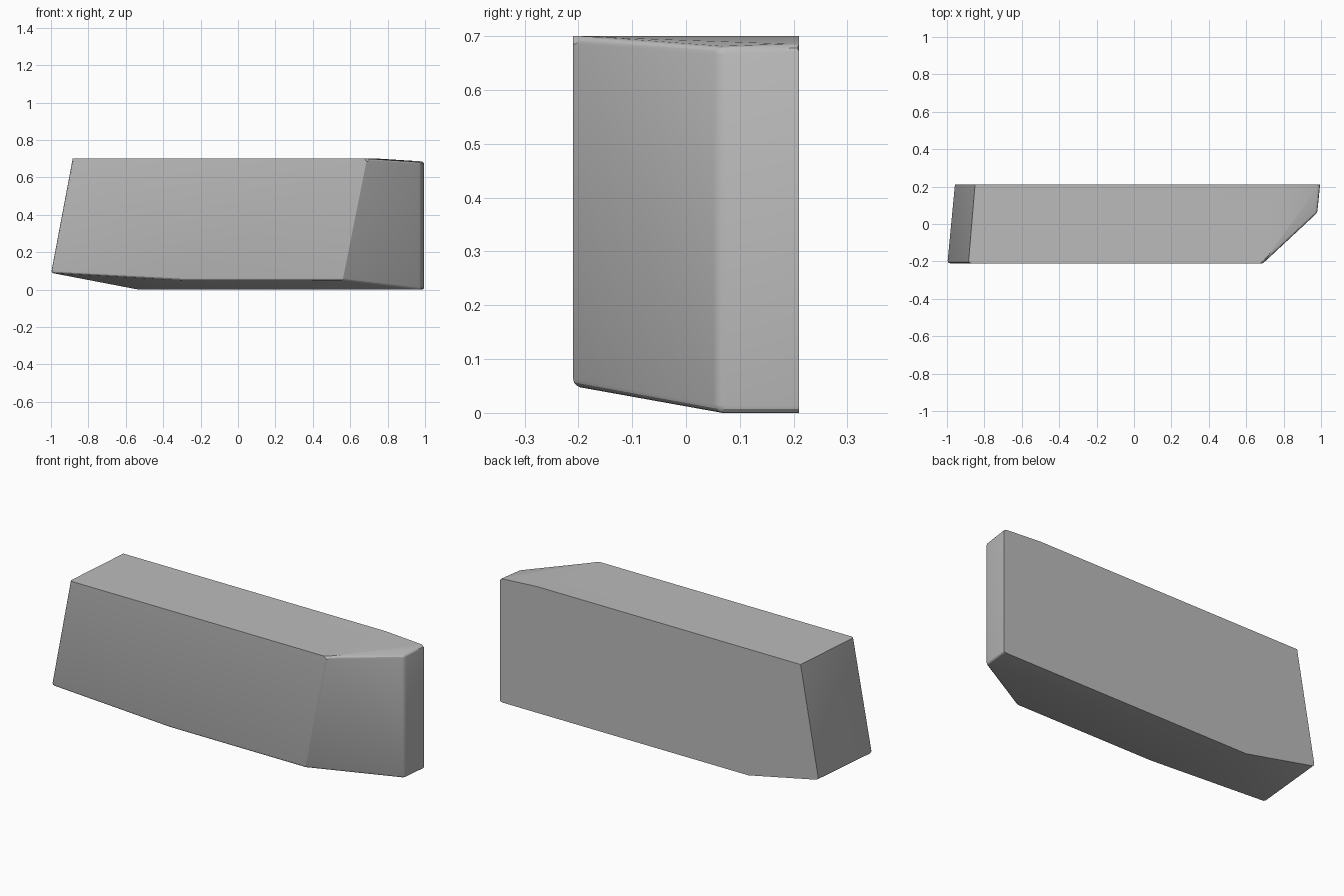
import bpy, bmesh, math

cube = bpy.data.objects.get("Cube")
if cube:
    bpy.data.objects.remove(cube, do_unlink=True)

# Plain grey finish
grey = bpy.data.materials.new("plain_grey")
grey.use_nodes = True
colour = (0.5, 0.5, 0.5, 1)
grey.diffuse_color = colour
grey.node_tree.nodes["Principled BSDF"].inputs["Base Color"].default_value = colour

# Outlines as (x, z) at three depths: front face, right shoulder, back face
DEPTH = 0.21
TOP = 0.70
front = [(-1, 0.09), (-0.885, TOP), (0.69, TOP), (0.56, 0.05), (-0.28, 0.05)]
shoulder = [(0.98, 0), (0.98, 0.68)]
back = [(-0.96, 0.09), (-0.85, TOP), (0.76, TOP), (0.995, 0.685), (0.995, 0), (-0.53, 0)]
sections = [(-DEPTH, front), (0.06, shoulder), (DEPTH, back)]

# Faceted body skinned around the outlines
bm = bmesh.new()
for y, outline in sections:
    for x, z in outline:
        bm.verts.new((x, y, z))
bmesh.ops.convex_hull(bm, input=bm.verts[:])
bmesh.ops.dissolve_limit(bm, angle_limit=math.radians(0.4),
                         verts=bm.verts[:], edges=bm.edges[:])
bmesh.ops.recalc_face_normals(bm, faces=bm.faces[:])


def rounded(edge):
    """Soften strong edges, leaving the back rim and the flat top rim crisp."""
    on_back = all(v.co.y > DEPTH - 0.001 for v in edge.verts)
    on_top = all(v.co.z > TOP - 0.001 for v in edge.verts)
    return not on_back and not on_top and edge.calc_face_angle(0) > math.radians(35)


bmesh.ops.bevel(bm, geom=[e for e in bm.edges if rounded(e)], offset=0.014,
                offset_type='OFFSET', segments=3, profile=0.5,
                affect='EDGES', clamp_overlap=True)
bmesh.ops.recalc_face_normals(bm, faces=bm.faces[:])

mesh = bpy.data.meshes.new("body")
bm.to_mesh(mesh)
bm.free()
mesh.materials.append(grey)
body = bpy.data.objects.new("body", mesh)
bpy.context.collection.objects.link(body)

# Smooth the rounded edges, keep the creases
bpy.ops.object.select_all(action='DESELECT')
body.select_set(True)
bpy.context.view_layer.objects.active = body
bpy.ops.object.shade_smooth_by_angle(angle=math.radians(20))
